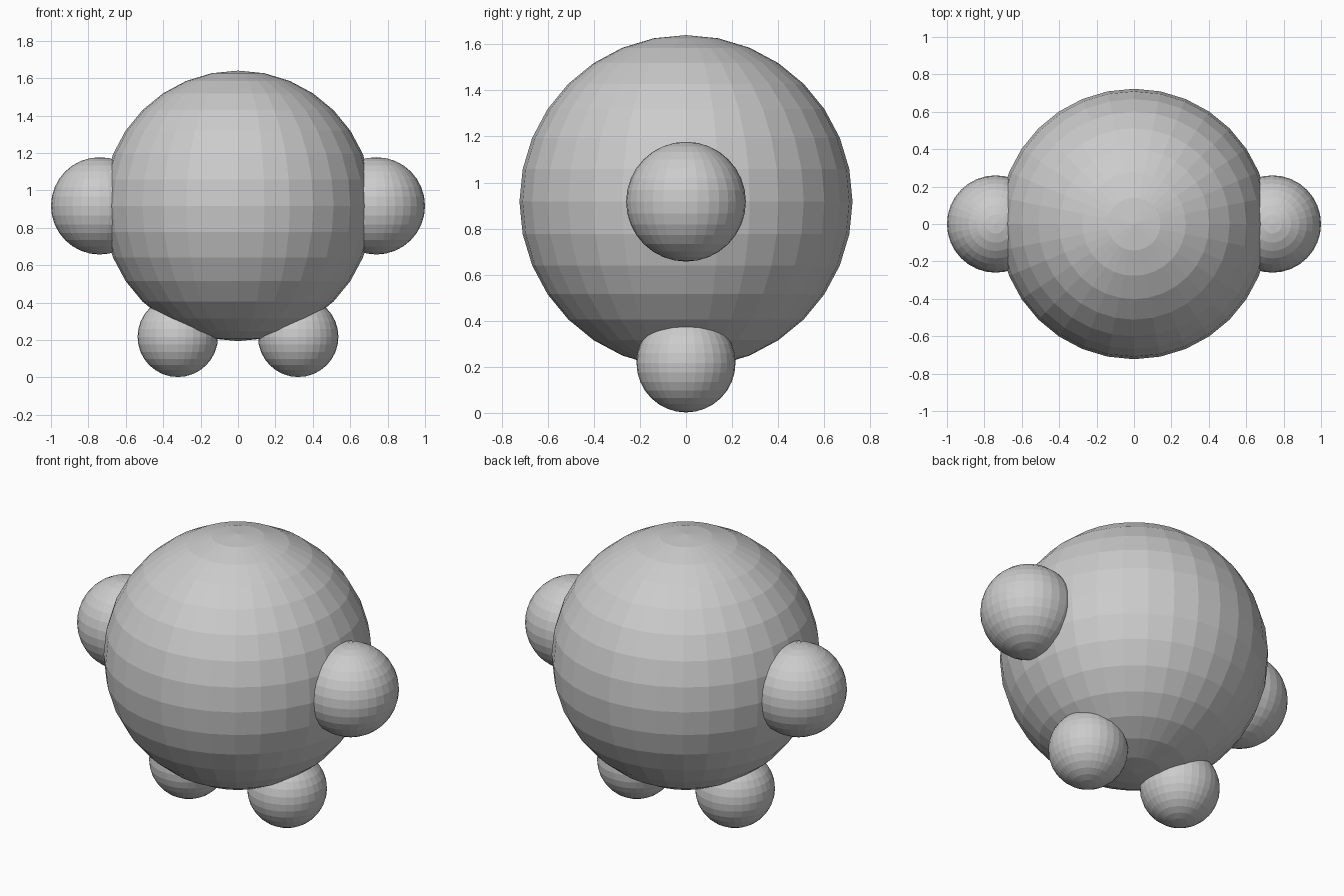
import bpy

if "Cube" in bpy.data.objects:
    bpy.data.objects.remove(bpy.data.objects["Cube"])


def ball(name, radius, location):
    # Flat-faced UV sphere
    bpy.ops.mesh.primitive_uv_sphere_add(
        segments=32, ring_count=16, radius=radius, location=location)
    bpy.context.object.name = name


# Large round body
ball("body", 0.723, (0, 0, 0.917))

# Paired arms and feet
for side, sign in (("right", 1), ("left", -1)):
    ball(f"{side}_arm", 0.26, (sign * 0.74, 0, 0.917))
    ball(f"{side}_foot", 0.215, (sign * 0.322, 0, 0.217))
